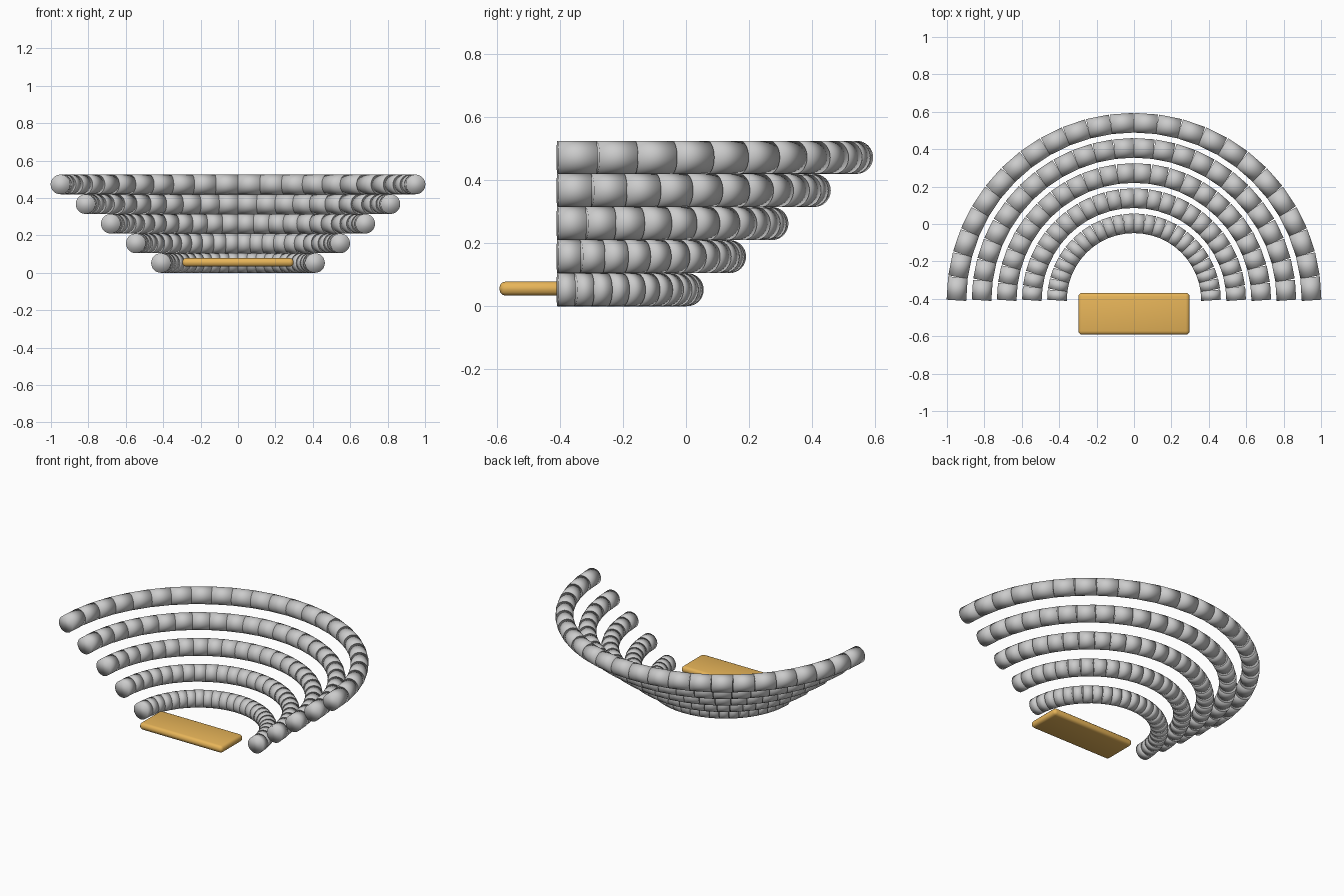
import bpy, bmesh
from math import pi, cos, sin
from mathutils import Matrix

if "Cube" in bpy.data.objects:
    bpy.data.objects.remove(bpy.data.objects["Cube"])

CENTRE_Y = -0.408   # centre of the half circles
TUBE_R = 0.0525
SEGMENTS = 24       # short straight cylinders per half circle


def finish(bm, name):
    mesh = bpy.data.meshes.new(name)
    bm.to_mesh(mesh)
    bm.free()
    for p in mesh.polygons:
        p.use_smooth = True
    obj = bpy.data.objects.new(name, mesh)
    bpy.context.collection.objects.link(obj)
    return obj


def seat_row(index):
    """Half ring of short cylinders, each laid along the tangent."""
    radius = 0.411 + 0.1341 * index
    height = TUBE_R + 0.105 * index
    step = pi / SEGMENTS
    bm = bmesh.new()
    for i in range(SEGMENTS):
        a = (i + 0.5) * step
        place = (Matrix.Translation((radius * cos(a), CENTRE_Y + radius * sin(a), height))
                 @ Matrix.Rotation(a, 4, 'Z') @ Matrix.Rotation(pi / 2, 4, 'X'))
        bmesh.ops.create_cone(bm, cap_ends=True, segments=32, radius1=TUBE_R,
                              radius2=TUBE_R, depth=radius * step, matrix=place)
    return finish(bm, f"seat_row_{index + 1}")


# Five rising rows of seating
for n in range(5):
    seat_row(n)

# Stage slab with softened edges
bm = bmesh.new()
bmesh.ops.create_cube(bm, size=1, matrix=Matrix.Translation((0, -0.48, 0.056))
                      @ Matrix.Diagonal((0.595, 0.224, 0.045, 1)))
bmesh.ops.bevel(bm, geom=bm.edges[:], offset=0.02, segments=3, profile=0.5,
                affect='EDGES', clamp_overlap=True)
stage = finish(bm, "stage")
bpy.context.view_layer.objects.active = stage
stage.select_set(True)
bpy.ops.object.shade_smooth_by_angle(angle=0.7)
mat = bpy.data.materials.new("stage_wood")
mat.diffuse_color = (0.80, 0.46, 0.10, 1)
mat.use_nodes = True
mat.node_tree.nodes["Principled BSDF"].inputs["Base Color"].default_value = mat.diffuse_color
stage.data.materials.append(mat)
